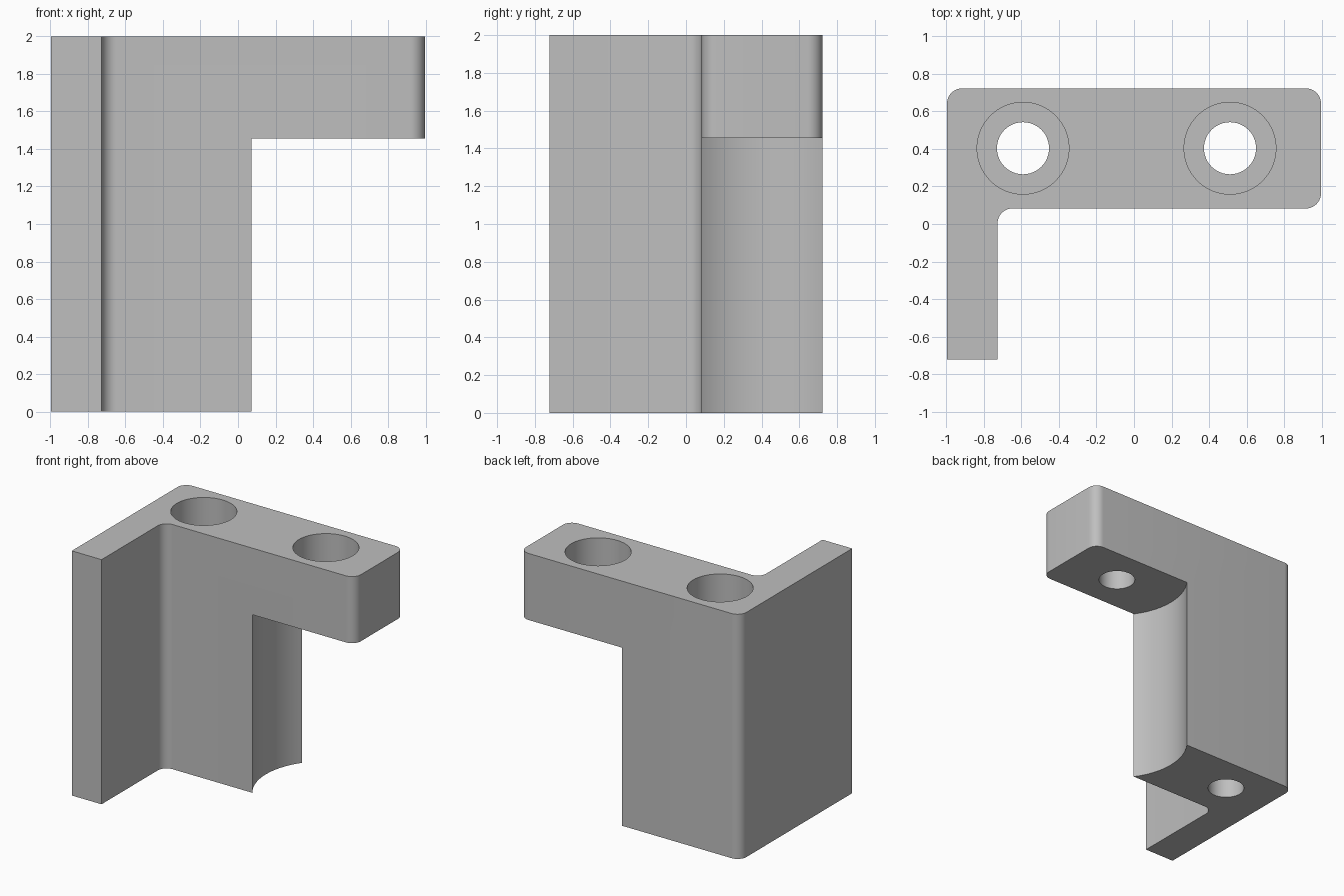
import bpy, bmesh
from math import sin, cos, radians

if "Cube" in bpy.data.objects:
    bpy.data.objects.remove(bpy.data.objects["Cube"])

X, Y, H = 0.997, 0.723, 2.0        # half width, half depth, height
WALL_X, FRONT_Y = -0.728, 0.083    # inner faces of the wing and the block
R = 0.08                           # corner radius
HOLES_X, HOLE_Y = (-0.592, 0.512), 0.404
ARM_Z = 1.456                      # underside of the arm


def arc(cx, cy, r, a0, a1, n=10):
    steps = [radians(a0 + (a1 - a0) * i / n) for i in range(n + 1)]
    return [(cx + r * cos(a), cy + r * sin(a)) for a in steps]


def prism(name, outline, z0, z1):
    bm = bmesh.new()
    face = bm.faces.new([bm.verts.new((x, y, z0)) for x, y in outline])
    up = bmesh.ops.extrude_face_region(bm, geom=[face])["geom"]
    bmesh.ops.translate(bm, vec=(0, 0, z1 - z0),
                        verts=[v for v in up if isinstance(v, bmesh.types.BMVert)])
    bmesh.ops.recalc_face_normals(bm, faces=bm.faces)
    mesh = bpy.data.meshes.new(name)
    bm.to_mesh(mesh)
    bm.free()
    obj = bpy.data.objects.new(name, mesh)
    bpy.context.collection.objects.link(obj)
    return obj


def cut(target, cutter):
    cutter.hide_render = True
    mod = target.modifiers.new("cut", "BOOLEAN")
    mod.operation, mod.solver, mod.object = "DIFFERENCE", "EXACT", cutter
    bpy.context.view_layer.objects.active = target
    bpy.ops.object.modifier_apply(modifier=mod.name)
    bpy.data.objects.remove(cutter)


# L-shaped body: back block with rounded corners, wing with inner fillet
outline = [(-X, -Y), (WALL_X, -Y)]
outline += arc(WALL_X + R, FRONT_Y - R, R, 180, 90)
outline += arc(X - R, FRONT_Y + R, R, -90, 0)
outline += arc(X - R, Y - R, R, 0, 90)
outline += arc(-X + R, Y - R, R, 90, 180)
bracket = prism("corner_bracket", outline, 0, H)

# Space below the arm, with a concave wall centred on the arm's screw hole
space = arc(HOLES_X[1], HOLE_Y, 0.544, 120, 240, 48) + [(1.3, -0.067), (1.3, 0.875)]
cut(bracket, prism("arm_space_cutter", space, -0.2, ARM_Z))

# Screw holes with wider recesses at the top
for x in HOLES_X:
    cut(bracket, prism("recess_cutter", arc(x, HOLE_Y, 0.245, 0, 354.375, 63), H - 0.3, H + 0.2))
    cut(bracket, prism("hole_cutter", arc(x, HOLE_Y, 0.139, 0, 352.5, 47), -0.2, H + 0.2))

# Plain grey finish
grey = bpy.data.materials.new("plain grey")
grey.diffuse_color = (0.52, 0.52, 0.52, 1)
grey.use_nodes = True
grey.node_tree.nodes["Principled BSDF"].inputs["Base Color"].default_value = grey.diffuse_color
bracket.data.materials.clear()
bracket.data.materials.append(grey)
for p in bracket.data.polygons:
    p.material_index = 0
bpy.ops.object.select_all(action="DESELECT")
bracket.select_set(True)
bpy.context.view_layer.objects.active = bracket
bpy.ops.object.shade_smooth_by_angle(angle=radians(30))
